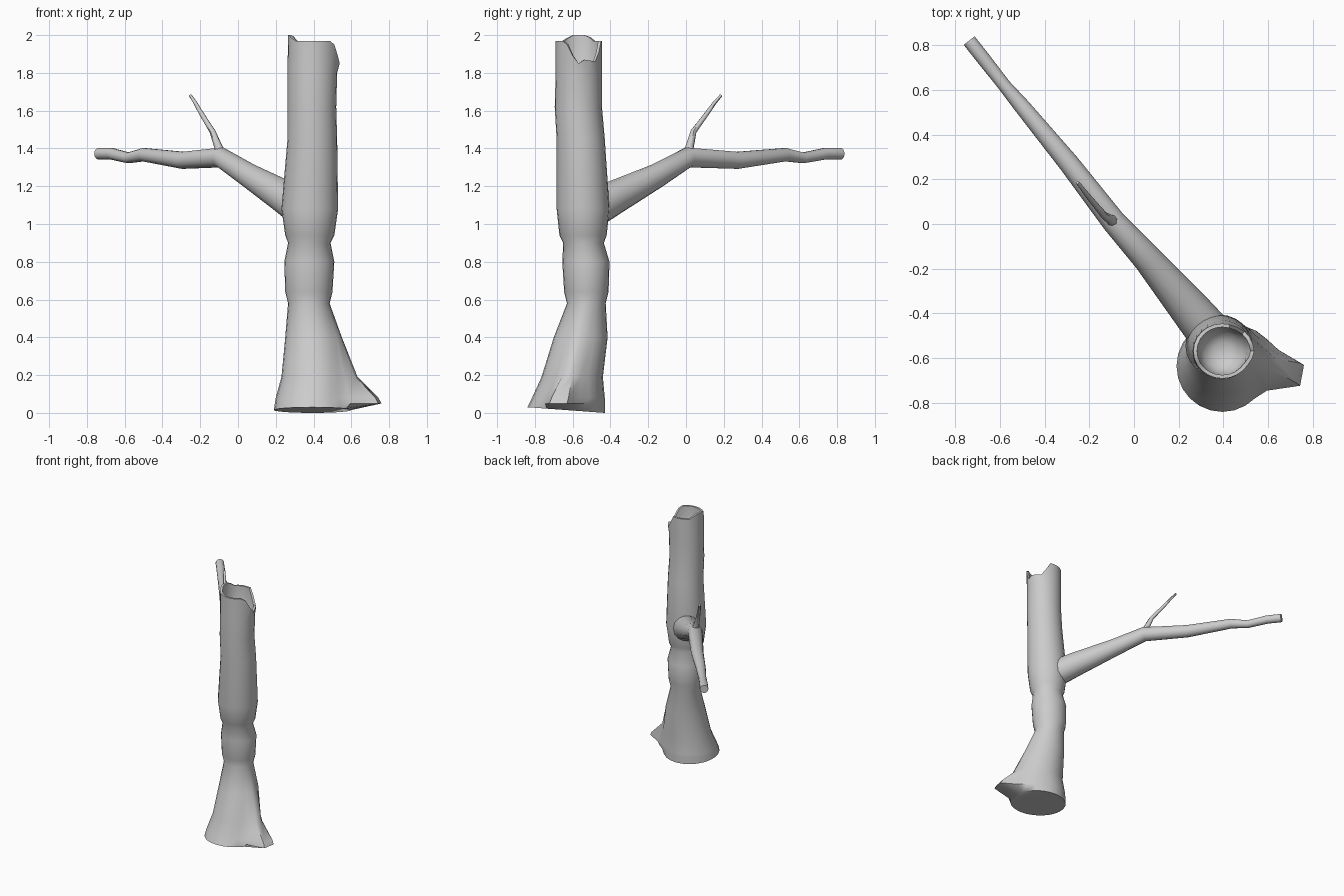
import bpy
import bmesh
from math import sin, cos, radians
from mathutils import Vector

cube = bpy.data.objects.get("Cube")
if cube:
    bpy.data.objects.remove(cube, do_unlink=True)

bark = bpy.data.materials.new("grey_bark")
bark.use_nodes = True
GREY = (0.6, 0.6, 0.6, 1)
bark.diffuse_color = GREY
bark.node_tree.nodes["Principled BSDF"].inputs["Base Color"].default_value = GREY


def skin(name, rings, sharp_angle):
    """Join matching rings of points into a closed skin with capped ends."""
    bm = bmesh.new()
    loops = [[bm.verts.new(p) for p in ring] for ring in rings]
    for low, high in zip(loops, loops[1:]):
        count = len(low)
        for i in range(count):
            j = (i + 1) % count
            bm.faces.new((low[i], low[j], high[j], high[i]))
    bm.faces.new(loops[0][::-1])
    bm.faces.new(loops[-1])
    bmesh.ops.recalc_face_normals(bm, faces=bm.faces)
    mesh = bpy.data.meshes.new(name)
    bm.to_mesh(mesh)
    bm.free()
    mesh.materials.append(bark)
    obj = bpy.data.objects.new(name, mesh)
    bpy.context.collection.objects.link(obj)
    bpy.ops.object.select_all(action="DESELECT")
    obj.select_set(True)
    bpy.context.view_layer.objects.active = obj
    bpy.ops.object.shade_smooth_by_angle(angle=radians(sharp_angle))
    return obj


def tube(name, path, sides):
    """Sweep a round section along a path of (x, y, z, radius)."""
    points = [Vector(p[:3]) for p in path]
    rings = []
    for i, p in enumerate(points):
        tangent = points[min(i + 1, len(points) - 1)] - points[max(i - 1, 0)]
        side = tangent.cross(Vector((0, 0, 1))).normalized()
        up = side.cross(tangent).normalized()
        r = path[i][3]
        turns = [radians(360 * k / sides) for k in range(sides)]
        rings.append([p + side * r * cos(t) + up * r * sin(t) for t in turns])
    return skin(name, rings, 45)


# Trunk: each level is height, left/right x limits, front/back y limits, root flare
SIDES = 24
STEP = 360 // SIDES
LEVELS = [
    (0, .19, .6, -.84, -.43, 0),
    (.05, .195, .595, -.83, -.43, 1),
    (.08, .2, .59, -.815, -.43, .93),
    (.19, .23, .58, -.765, -.44, .32),
    (.4, .25, .54, -.7, -.415, .06),
    (.58, .265, .485, -.63, -.425, 0),
    (.64, .25, .5, -.645, -.41, 0),
    (.8, .245, .51, -.655, -.405, 0),
    (.9, .265, .49, -.65, -.435, 0),
    (.94, .25, .51, -.67, -.42, 0),
    (1.08, .23, .53, -.685, -.405, 0),
    (1.45, .262, .525, -.685, -.43, 0),
    (1.62, .262, .52, -.695, -.445, 0),
    (1.8, .262, .525, -.69, -.445, 0),
]
# Root flare reach and broken rim drop, by angle in degrees
FLARE = {-30: .03, -15: .16, 0: .165, 15: .06, 30: .03, 45: .015}
NOTCH = {-30: .02, -15: .08, 0: .12, 15: .1, 30: .105, 45: .11, 60: .06}
PEAK = {150: .02, 165: .03, 180: .03, 195: .03, 210: .015}
ANGLES = [a - 180 + STEP for a in range(0, 360, STEP)]


def trunk_ring(z, x0, x1, y0, y1, flare):
    ring = []
    for a in ANGLES:
        t = radians(a)
        reach = flare * FLARE.get(a, 0)
        x = (x0 + x1) / 2 + ((x1 - x0) / 2 + reach) * cos(t)
        y = (y0 + y1) / 2 + ((y1 - y0) / 2 + reach) * sin(t)
        tilt = .03 * (y1 - y) / (y1 - y0) if z == 0 else 0
        ring.append(Vector((x, y, z + tilt)))
    return ring


def rim_ring(scale):
    ring = []
    for a in ANGLES:
        t = radians(a)
        drop = NOTCH.get(a, 0)
        rx = .13 * scale + drop * .11
        z = 1.97 - drop + PEAK.get(a % 360, 0)
        ring.append(Vector((.395 + rx * cos(t), -.568 + .123 * scale * sin(t), z)))
    return ring


def hollow_ring(z, r):
    return [Vector((.395 + r * cos(radians(a)), -.568 + r * sin(radians(a)), z))
            for a in ANGLES]


rings = [trunk_ring(*level) for level in LEVELS]
rings += [rim_ring(1), rim_ring(.87)]
rings += [hollow_ring(1.81, .107), hollow_ring(1.75, .085), hollow_ring(1.72, .04)]
skin("trunk", rings, 50)

# Long bent branch reaching back and to the right
tube("branch", [
    (.34, -.49, 1.08, .1),
    (.25, -.38, 1.14, .09),
    (.06, -.155, 1.255, .065),
    (-.09, .01, 1.352, .054),
    (-.29, .27, 1.337, .046),
    (-.5, .525, 1.367, .036),
    (-.58, .62, 1.35, .029),
    (-.67, .735, 1.372, .031),
    (-.737, .82, 1.372, .031),
], 14)

# Thin twig on the bend of the branch
tube("twig", [
    (-.09, .01, 1.37, .03),
    (-.105, .02, 1.41, .022),
    (-.135, .04, 1.49, .016),
    (-.16, .07, 1.53, .014),
    (-.2, .118, 1.595, .012),
    (-.225, .15, 1.64, .01),
    (-.252, .185, 1.68, .008),
], 8)
